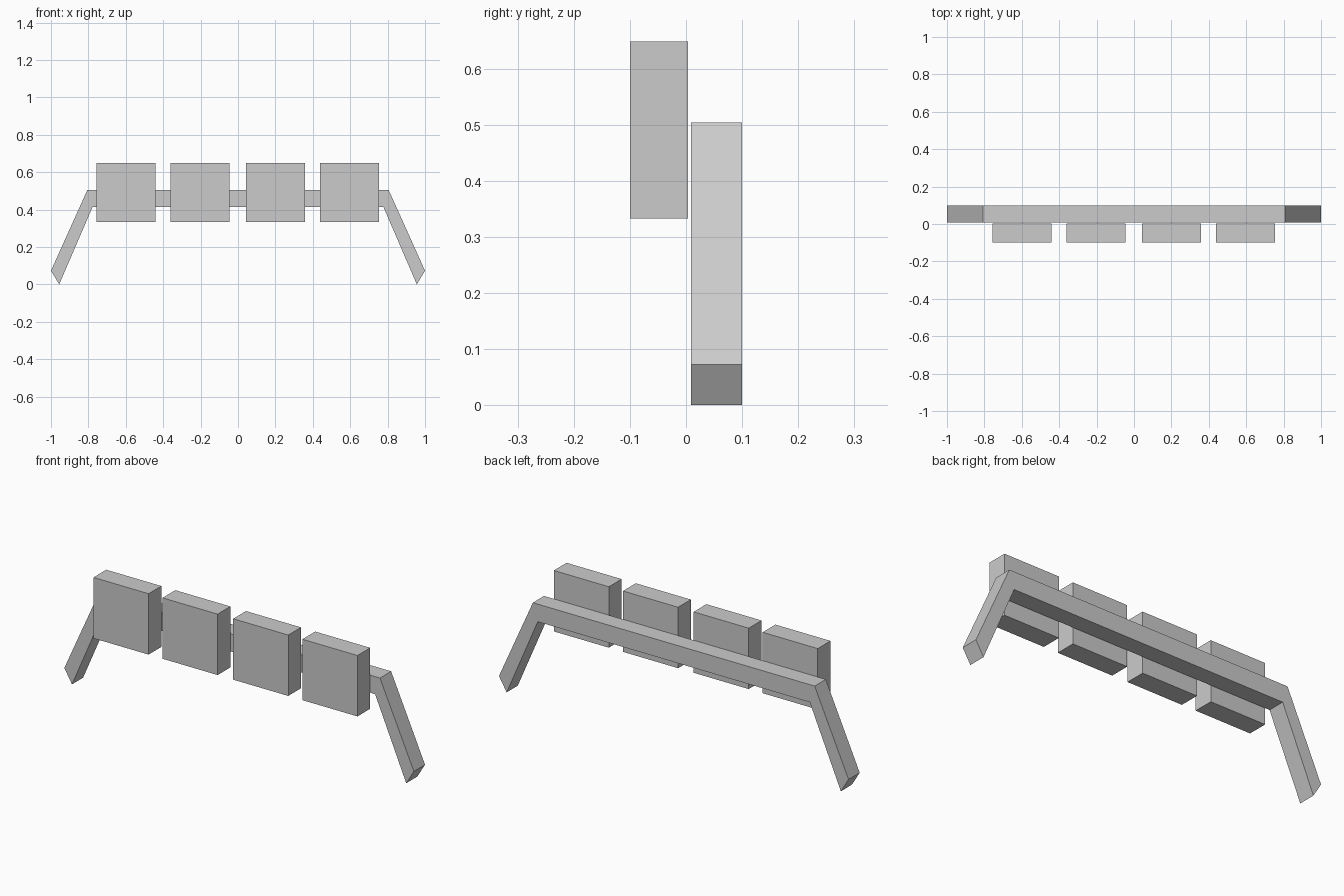
import bpy, bmesh

if "Cube" in bpy.data.objects:
    bpy.data.objects.remove(bpy.data.objects["Cube"])


def extrude_profile(name, points, y0, y1):
    """Extrude an x-z outline from y0 to y1."""
    bm = bmesh.new()
    face = bm.faces.new([bm.verts.new((x, y0, z)) for x, z in points])
    result = bmesh.ops.extrude_face_region(bm, geom=[face])
    verts = [g for g in result["geom"] if isinstance(g, bmesh.types.BMVert)]
    bmesh.ops.translate(bm, verts=verts, vec=(0, y1 - y0, 0))
    bmesh.ops.recalc_face_normals(bm, faces=bm.faces)
    mesh = bpy.data.meshes.new(name)
    bm.to_mesh(mesh)
    bm.free()
    obj = bpy.data.objects.new(name, mesh)
    bpy.context.collection.objects.link(obj)
    return obj


# Support rail with splayed legs: right half outline, mirrored to the left
half = [(0.778, 0.413), (0.956, 0.0), (1.0, 0.073), (0.806, 0.504)]
outline = half + [(-x, z) for x, z in reversed(half)]
extrude_profile("support_frame", outline, 0.009, 0.10)

# Row of square panels in front of the rail
w = 0.1575
for i, cx in enumerate((-0.599, -0.204, 0.2, 0.596)):
    square = [(cx - w, 0.333), (cx + w, 0.333), (cx + w, 0.648), (cx - w, 0.648)]
    extrude_profile(f"panel_{i + 1}", square, -0.10, 0.004)
